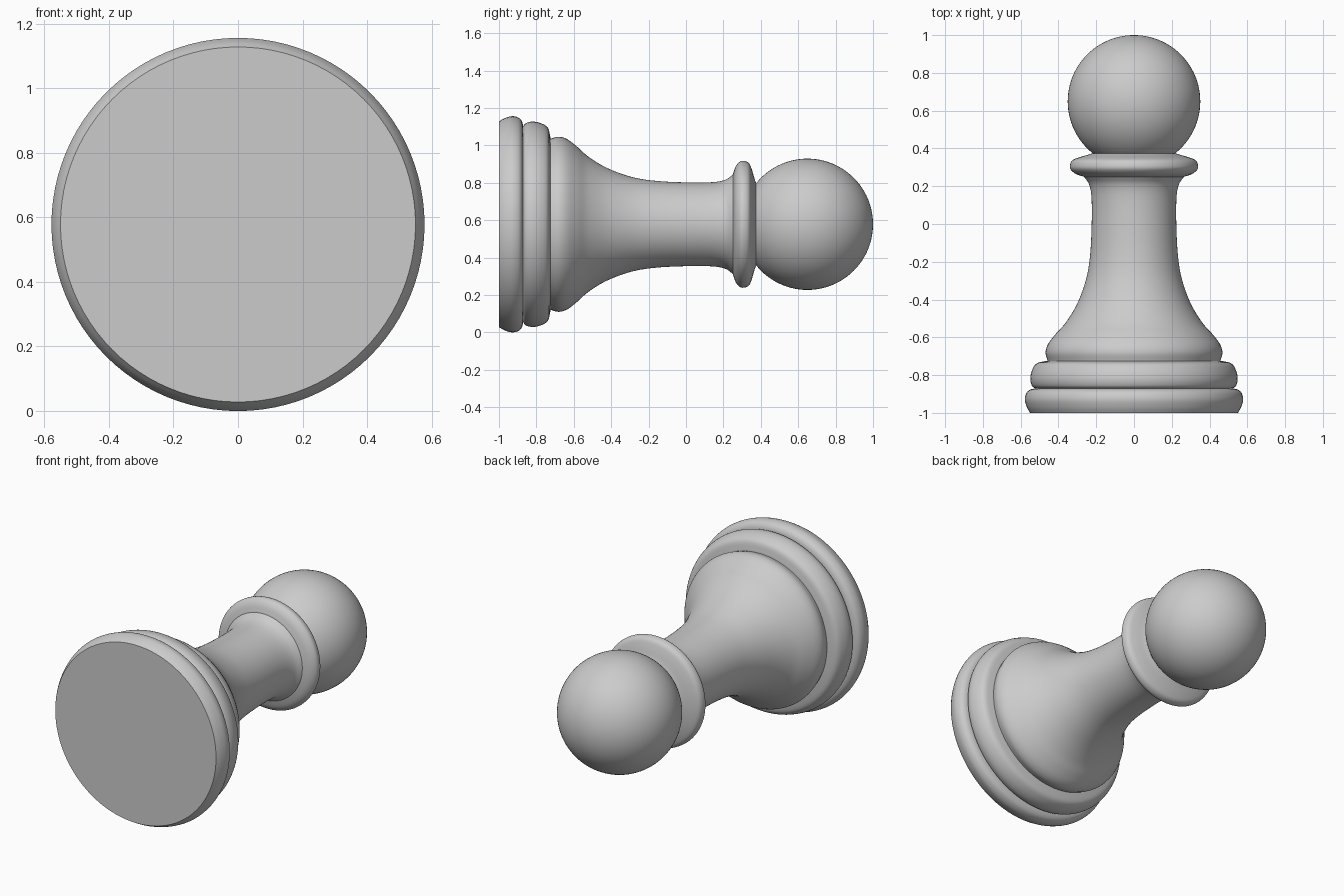
import bpy, bmesh, math
from mathutils import Matrix, Vector

if "Cube" in bpy.data.objects:
    bpy.data.objects.remove(bpy.data.objects["Cube"])

SEGMENTS = 96
AXIS_Z = 0.578  # height of the piece's axis as it lies on its side

grey = bpy.data.materials.new("plain grey")
grey.diffuse_color = (0.6, 0.6, 0.6, 1)
grey.use_nodes = True
grey.node_tree.nodes["Principled BSDF"].inputs["Base Color"].default_value = grey.diffuse_color


def smooth_profile(pts, steps=5):
    """Catmull-Rom curve through (radius, distance along axis) points."""
    p = [Vector(q) for q in pts]
    p = [2 * p[0] - p[1]] + p + [2 * p[-1] - p[-2]]
    out = []
    for a, b, c, d in zip(p, p[1:], p[2:], p[3:]):
        for i in range(steps):
            t = i / steps
            out.append(0.5 * (2 * b + (c - a) * t + (2 * a - 5 * b + 4 * c - d) * t * t
                              + (3 * b - a - 3 * c + d) * t ** 3))
    return out + [p[-2]]


def lathe(name, pts):
    """Turn a profile around the lying axis and close both ends."""
    bm = bmesh.new()
    rings = []
    for r, y in smooth_profile(pts):
        rings.append([bm.verts.new((r * math.cos(a), y, AXIS_Z + r * math.sin(a)))
                      for a in (2 * math.pi * k / SEGMENTS for k in range(SEGMENTS))])
    for lo, hi in zip(rings, rings[1:]):
        for k in range(SEGMENTS):
            n = (k + 1) % SEGMENTS
            bm.faces.new((lo[k], hi[k], hi[n], lo[n]))
    bm.faces.new(rings[0])
    bm.faces.new(rings[-1][::-1])
    bmesh.ops.recalc_face_normals(bm, faces=bm.faces[:])
    finish(name, bm)


def finish(name, bm):
    mesh = bpy.data.meshes.new(name)
    bm.to_mesh(mesh)
    bm.free()
    mesh.materials.append(grey)
    obj = bpy.data.objects.new(name, mesh)
    bpy.context.collection.objects.link(obj)
    bpy.ops.object.select_all(action='DESELECT')
    obj.select_set(True)
    bpy.context.view_layer.objects.active = obj
    bpy.ops.object.shade_smooth_by_angle(angle=math.radians(40))


# Stepped foot: two rounded discs
lathe("base_disc", [(0.55, -1), (0.567, -0.97), (0.578, -0.93), (0.57, -0.895),
                    (0.55, -0.877), (0.52, -0.87)])
lathe("middle_ring", [(0.52, -0.872), (0.54, -0.857), (0.549, -0.82), (0.54, -0.775),
                      (0.515, -0.738), (0.46, -0.724)])

# Flared stem, running up to the underside of the collar
lathe("stem", [(0.457, -0.726), (0.468, -0.68), (0.455, -0.635), (0.415, -0.582), (0.36, -0.52),
               (0.30, -0.42), (0.253, -0.29), (0.232, -0.16), (0.224, 0), (0.225, 0.14),
               (0.238, 0.21), (0.265, 0.25)])

# Collar with a rounded rim
lathe("collar", [(0.265, 0.25), (0.31, 0.266), (0.336, 0.29), (0.338, 0.315),
                 (0.325, 0.338), (0.29, 0.353), (0.245, 0.366), (0.225, 0.373)])

# Ball head
bm = bmesh.new()
bmesh.ops.create_uvsphere(bm, u_segments=SEGMENTS, v_segments=48, radius=0.351,
                          matrix=Matrix.Translation((0, 0.649, AXIS_Z))
                          @ Matrix.Rotation(math.pi / 2, 4, 'X'))
finish("head", bm)
